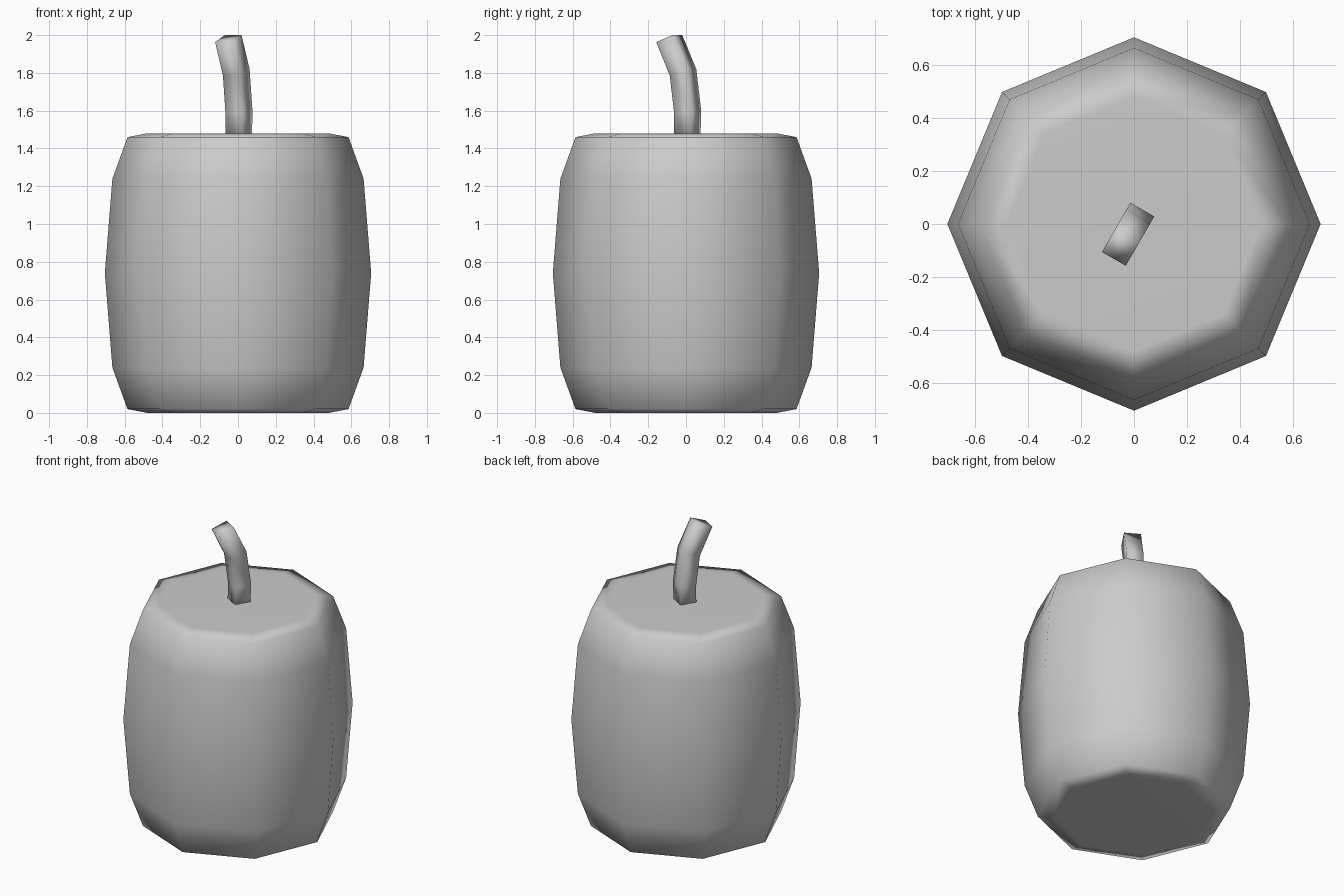
import bpy, bmesh
from math import cos, sin, radians
from mathutils import Vector

if "Cube" in bpy.data.objects:
    bpy.data.objects.remove(bpy.data.objects["Cube"])


def loft(name, rings):
    """Skin closed rings of points into a capped, smooth-shaded solid."""
    bm = bmesh.new()
    loops = [[bm.verts.new(p) for p in ring] for ring in rings]
    n = len(loops[0])
    for a, b in zip(loops, loops[1:]):
        for i in range(n):
            j = (i + 1) % n
            bm.faces.new((a[i], a[j], b[j], b[i]))
    bm.faces.new(loops[0][::-1])
    bm.faces.new(loops[-1])
    bmesh.ops.recalc_face_normals(bm, faces=bm.faces[:])
    for f in bm.faces:
        f.smooth = True
    mesh = bpy.data.meshes.new(name)
    bm.to_mesh(mesh)
    bm.free()
    obj = bpy.data.objects.new(name, mesh)
    bpy.context.collection.objects.link(obj)
    return obj


# Body: eight-sided barrel, symmetric about its mid height
MID = 0.74
half = [(0.705, 0.0), (0.665, 0.50), (0.585, 0.72), (0.48, 0.74)]
profile = [(r, MID - h) for r, h in reversed(half)] + [(r, MID + h) for r, h in half[1:]]
body = loft("fruit_body", [
    [(r * cos(radians(45 * i)), r * sin(radians(45 * i)), z) for i in range(8)]
    for r, z in profile])
weighted = body.modifiers.new("face_weighted_shading", 'WEIGHTED_NORMAL')
weighted.keep_sharp = True

# Stem: square section bending toward the front left
bend = Vector((-0.5, -0.866, 0))
side = Vector((0.866, -0.5, 0)) * 0.052
# Each ring: (offset, height) of the outer side, then of the inner side of the bend
stem_path = [((-0.058, 1.44), (0.045, 1.44)),
             ((-0.063, 1.60), (0.043, 1.59)),
             ((-0.033, 1.82), (0.069, 1.785)),
             ((0.053, 2.00), (0.152, 1.963))]
rings = []
for (s0, z0), (s1, z1) in stem_path:
    outer = bend * s0 + Vector((0, 0, z0))
    inner = bend * s1 + Vector((0, 0, z1))
    rings.append([outer - side, outer + side, inner + side, inner - side])
stem = loft("stem", rings)
